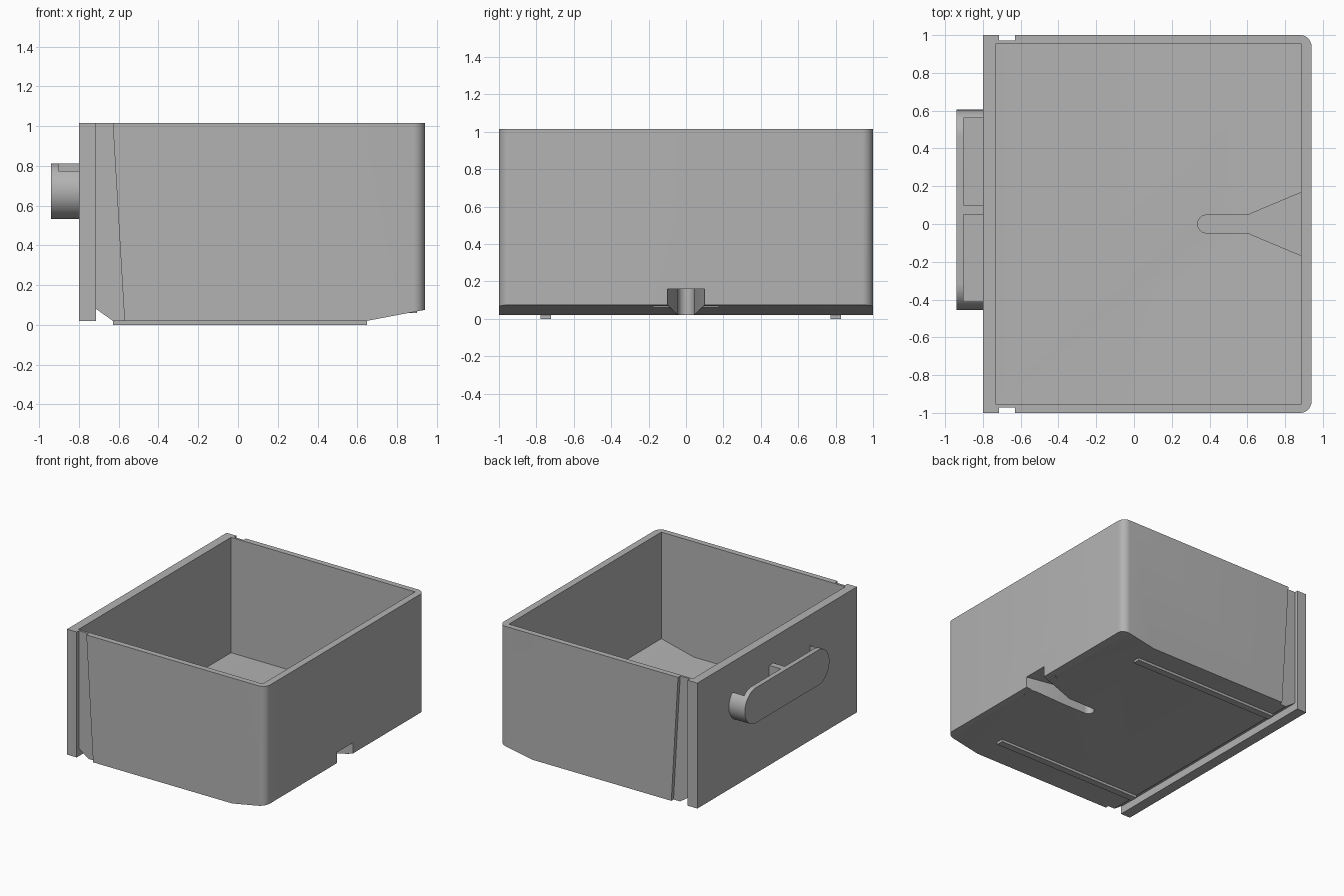
import bpy, bmesh
from math import pi, sin, cos, radians

cube = bpy.data.objects.get("Cube")
if cube:
    bpy.data.objects.remove(cube, do_unlink=True)

# One plain grey plastic
grey = bpy.data.materials.new("grey_plastic")
grey.use_nodes = True
colour = (0.45, 0.45, 0.45, 1)
grey.diffuse_color = colour
grey.node_tree.nodes["Principled BSDF"].inputs["Base Color"].default_value = colour


def prism(name, points, axis, low, high, round_edges=None, radius=0.06):
    """Extrude a 2D outline along an axis; optionally round chosen edges."""
    place = {"x": lambda a, b, c: (c, a, b),
             "y": lambda a, b, c: (a, c, b),
             "z": lambda a, b, c: (a, b, c)}[axis]
    bm = bmesh.new()
    face = bm.faces.new([bm.verts.new(place(a, b, low)) for a, b in points])
    top = bmesh.ops.extrude_face_region(bm, geom=[face])["geom"]
    for v in top:
        if isinstance(v, bmesh.types.BMVert):
            v.co["xyz".index(axis)] = high
    bmesh.ops.recalc_face_normals(bm, faces=bm.faces)
    if round_edges:
        edges = [e for e in bm.edges if round_edges(*[v.co for v in e.verts])]
        bmesh.ops.bevel(bm, geom=edges, offset=radius, segments=8,
                        profile=0.5, affect="EDGES")
    mesh = bpy.data.meshes.new(name)
    bm.to_mesh(mesh)
    bm.free()
    mesh.materials.append(grey)
    obj = bpy.data.objects.new(name, mesh)
    bpy.context.collection.objects.link(obj)
    return obj


def rect(a0, a1, b0, b1):
    return [(a0, b0), (a1, b0), (a1, b1), (a0, b1)]


def arc(cx, cy, r, start, end, steps=12):
    return [(cx + r * cos(start + (end - start) * i / steps),
             cy + r * sin(start + (end - start) * i / steps))
            for i in range(steps + 1)]


def combine(target, tool, operation="DIFFERENCE"):
    """Apply a boolean and discard the tool."""
    tool.hide_render = True
    mod = target.modifiers.new("boolean", "BOOLEAN")
    mod.operation, mod.object, mod.solver = operation, tool, "EXACT"
    activate(target)
    bpy.ops.object.modifier_apply(modifier=mod.name)
    bpy.data.objects.remove(tool, do_unlink=True)


def activate(obj):
    bpy.ops.object.select_all(action="DESELECT")
    obj.select_set(True)
    bpy.context.view_layer.objects.active = obj


TOP = 1.015
PLATE, BACK, FRONT = -0.80, -0.715, 0.94

# Drawer body: side profile with end plate, rear chamfer and sloped nose
side = [(PLATE, 0.02), (BACK, 0.02), (BACK, 0.08), (-0.63, 0.02),
        (0.65, 0.02), (FRONT, 0.075), (FRONT, TOP), (PLATE, TOP)]
drawer = prism("drawer_box", side, "y", -1, 1,
               lambda a, b: min(a.x, b.x) > 0.93 and abs(a.z - b.z) > 0.5)

# Open inside with a floor that rises at the far end
inside = [(-0.73, 1.1), (-0.73, 0.1), (0.6, 0.1), (0.885, 0.17), (0.885, 1.1)]
combine(drawer, prism("cavity_cutter", inside, "y", -0.955, 0.955))

# Tapered guide grooves behind the end plate, both sides
groove = [(BACK, 0), (-0.57, 0), (-0.63, TOP), (-0.635, 1.1), (BACK, 1.1)]
for s in (-1, 1):
    low, high = sorted((s * 0.972, s * 1.1))
    combine(drawer, prism("groove_cutter", groove, "y", low, high))


# Funnel-shaped guide slot under the floor, with its raised cover inside
def funnel(cap_x, r, neck_x, end_x, end_half):
    return arc(cap_x, 0, r, pi / 2, 3 * pi / 2) + [
        (neck_x, -r), (end_x, -end_half), (end_x, end_half), (neck_x, r)]


combine(drawer, prism("slot_cover", funnel(0.385, 0.05, 0.6, 0.9, 0.176),
                      "z", 0.06, 0.2), "UNION")
combine(drawer, prism("slot_cutter", funnel(0.435, 0.043, 0.65, 0.96, 0.104),
                      "z", -0.1, 0.16))

# Slide runners
for name, y in (("front_runner", -0.75), ("back_runner", 0.8)):
    prism(name, rect(-0.63, 0.65, 0, 0.022), "y", y - 0.028, y + 0.028)

# Pull handle: rounded bar, hollowed from above on either side of a rib
r, mid = 0.14, 0.672
bar = (arc(0.605 - r, mid, r, -pi / 2, pi / 2, 24)
       + arc(-0.455 + r, mid, r, pi / 2, 3 * pi / 2, 24))
handle = prism("pull_handle", bar, "x", -0.94, PLATE)
for y0, y1 in ((0.1, 0.56), (-0.41, 0.05)):
    combine(handle, prism("pocket_cutter", rect(y0, y1, 0.58, 0.9),
                          "x", -0.902, PLATE + 0.01))

for obj in (drawer, handle):
    activate(obj)
    bpy.ops.object.shade_smooth_by_angle(angle=radians(25))
